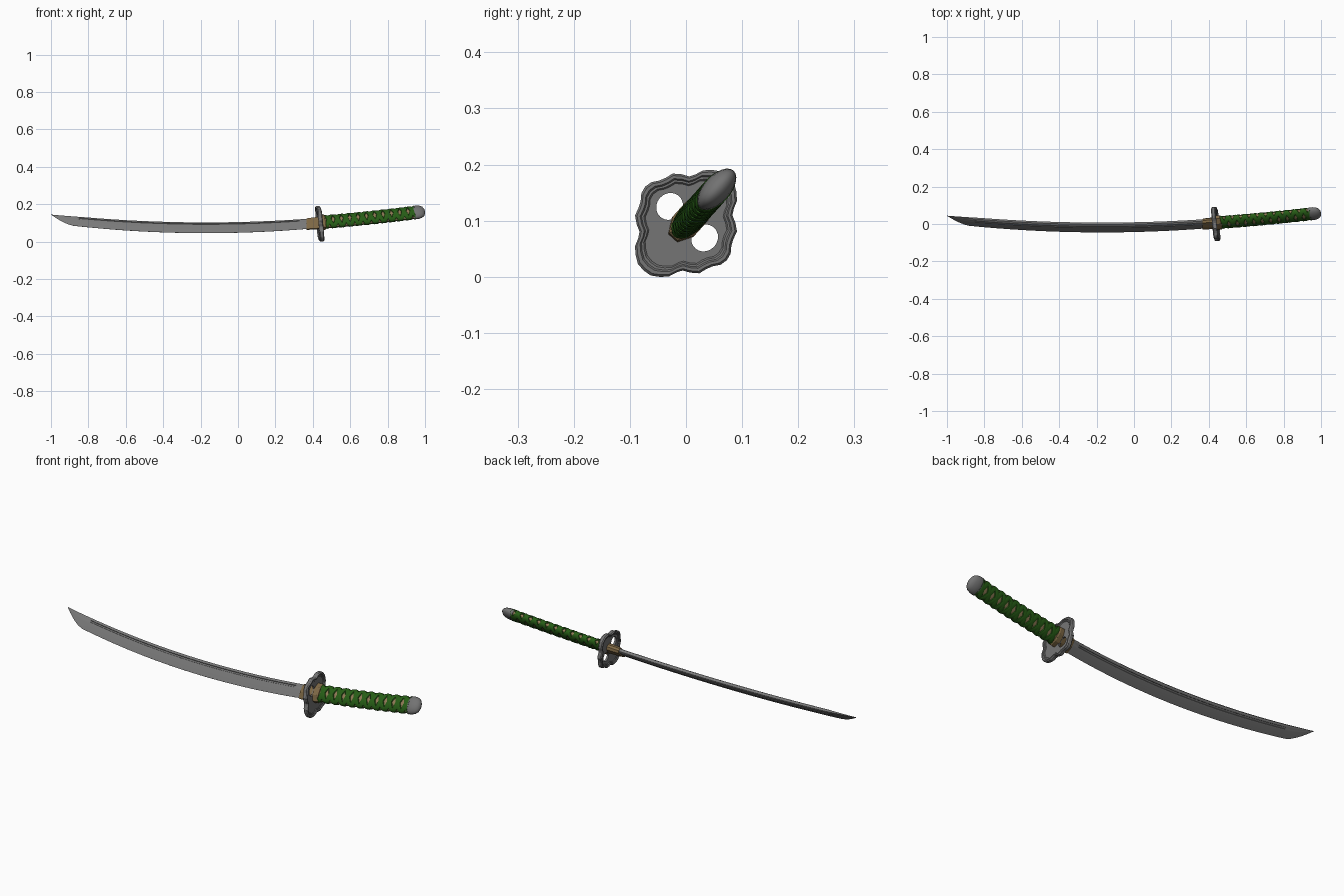
import bpy, bmesh, math
from mathutils import Matrix

if "Cube" in bpy.data.objects:
    bpy.data.objects.remove(bpy.data.objects["Cube"])

# Sword is modelled lying flat (x length, y width, z thickness), then rolled about x
ROLL = Matrix.Translation((0, 0, 0.095)) @ Matrix.Rotation(math.radians(48), 4, 'X')


def material(name, rgb):
    m = bpy.data.materials.new(name)
    m.diffuse_color = (*rgb, 1)
    m.use_nodes = True
    m.node_tree.nodes["Principled BSDF"].inputs["Base Color"].default_value = m.diffuse_color
    return m


STEEL = material("blade steel", (0.19, 0.19, 0.19))
IRON = material("guard iron", (0.17, 0.17, 0.17))
BRASS = material("dull brass", (0.21, 0.14, 0.06))
GREEN = material("green wrap", (0.02, 0.11, 0.008))
TAN = material("tan grip", (0.27, 0.19, 0.09))


def loft(name, rings, mat, angle=35):
    """Skin a list of closed rings and cap both ends."""
    bm = bmesh.new()
    rows = [[bm.verts.new(p) for p in r] for r in rings]
    n = len(rings[0])
    for a, b in zip(rows, rows[1:]):
        for i in range(n):
            bm.faces.new((a[i], a[(i + 1) % n], b[(i + 1) % n], b[i]))
    bm.faces.new(rows[0])
    bm.faces.new(rows[-1])
    bmesh.ops.remove_doubles(bm, verts=bm.verts, dist=1e-5)
    bmesh.ops.recalc_face_normals(bm, faces=bm.faces)
    me = bpy.data.meshes.new(name)
    bm.to_mesh(me)
    bm.free()
    me.materials.append(mat)
    ob = bpy.data.objects.new(name, me)
    bpy.context.collection.objects.link(ob)
    ob.matrix_world = ROLL
    bpy.ops.object.select_all(action='DESELECT')
    ob.select_set(True)
    bpy.context.view_layer.objects.active = ob
    if angle:
        bpy.ops.object.shade_smooth_by_angle(angle=math.radians(angle))
    return ob


# Centre lines
def spine(x):
    return 0.004 + 0.09 * (x + 0.17) ** 2


def edge(x):
    base = -0.067 + 0.105 * (x + 0.17) ** 2
    if x < -0.88:
        t = (-0.88 - x) / 0.12
        base += (spine(x) - base) * t ** 1.6
    return base


def grip(x):
    d = x - 0.44
    return 0.01 + 0.11 * d + 0.06 * d * d


def oval(x, a, b, n=24, off=0.0):
    """Oval ring across the grip, leaning with the slope of its centre line."""
    slope = 0.11 + 0.12 * (x - 0.44)
    out = []
    for i in range(n):
        t = 2 * math.pi * (i + off) / n
        u = a * math.cos(t)
        out.append((x - slope * u, grip(x) + u, b * math.sin(t)))
    return out


# Blade: grooved flat near the spine, tapering to the cutting edge
def blade_ring(x):
    g = 0.0065 if -0.84 < x < 0.33 else 0.0092
    section = [(0, .0065), (.09, .0095), (.17, .0095), (.19, g), (.29, g),
               (.31, .0093), (.42, .009), (1, .0004)]
    taper = min(1, 0.1 + (x + 1) * 5) * (0.85 + 0.15 * min(1, (x + 1) / 0.6))
    s, e = spine(x), edge(x)
    side = [(x, s + (e - s) * f, h * taper) for f, h in section]
    return side + [(px, u, -w) for px, u, w in reversed(side)]


stations = [-0.9995, -0.99, -0.975, -0.955, -0.93, -0.905, -0.88, -0.85, -0.835]
stations += [-0.8 + 0.07 * i for i in range(17)] + [0.33, 0.345, 0.43]
loft("blade", [blade_ring(x) for x in stations], STEEL, 20)


# Blade collar
def collar_ring(x, grow):
    s, e = spine(x) + grow, edge(x) - grow
    half = [(s, .006), (s - .008, .012 + grow), (e + .03, .012 + grow), (e, .004)]
    return [(x, u, w) for u, w in half] + [(x, u, -w) for u, w in reversed(half)]


loft("blade_collar", [collar_ring(0.365, .002), collar_ring(0.375, .004),
                      collar_ring(0.432, .006)], BRASS, 20)

# Guard: lobed outline given for a quarter, mirrored round
quarter = [(0, .113), (8, .112), (16, .106), (24, .0995), (31, .089), (38, .084),
           (47, .088), (57, .092), (66, .089), (74, .09), (82, .096), (90, .098)]
half = quarter + [(180 - a, r) for a, r in reversed(quarter[:-1])]
outline = half + [(360 - a, r) for a, r in reversed(half[1:-1])]


def guard_ring(f, h):
    pts = []
    for a, r in outline:
        u, w = f * r * math.cos(math.radians(a)), f * r * math.sin(math.radians(a))
        pts.append((0.437 + h - 0.115 * u, u, w))
    return pts


prof = [(.80, .005), (.83, .008), (.87, .008), (.90, .012), (.96, .012), (1, .007)]
prof += [(f, -h) for f, h in reversed(prof)]
guard = loft("guard", [guard_ring(f, h) for f, h in prof], IRON, 0)

# Two oval openings through the guard
for side in (-1, 1):
    rings = [[(x, 0.003 + 0.025 * math.cos(t), side * 0.042 + 0.023 * math.sin(t))
              for t in (2 * math.pi * i / 20 for i in range(20))] for x in (0.38, 0.5)]
    cutter = loft("hole_cutter", rings, IRON, 0)
    cutter.hide_render = True
    mod = guard.modifiers.new("hole", 'BOOLEAN')
    mod.object, mod.operation, mod.solver = cutter, 'DIFFERENCE', 'EXACT'
    bpy.context.view_layer.objects.active = guard
    bpy.ops.object.modifier_apply(modifier="hole")
    bpy.data.objects.remove(cutter)
for p in guard.data.polygons:
    p.use_smooth = False

# Eight-sided ferrule between guard and grip
loft("grip_ferrule", [oval(x, a, b, 8, 0.5) for x, a, b in
                      ((.438, .049, .028), (.462, .049, .028), (.468, .044, .024))], BRASS, 0)

# Grip core shows as diamonds between the wraps
X0, X1 = 0.464, 0.945
loft("grip_core", [oval(X0 + (X1 - X0) * i / 12, .0375, .0185) for i in range(13)], TAN)

# Crossing wraps: two starts in each direction
PITCH, BAND = 0.0445, 0.027


def wrap(name, direction, start):
    rings = []
    steps = 24
    turns = (X1 - X0) / (2 * PITCH) + 1
    for k in range(int(turns * steps) + 1):
        t = 2 * math.pi * k / steps
        base = X0 - PITCH + start + 2 * PITCH * k / steps
        ring = []
        for dx, h in ((-.5, -.001), (-.42, .003), (0, .0055), (.42, .003), (.5, -.001)):
            x = min(max(base + dx * BAND, X0), X1)
            u = (.0385 + h) * math.cos(t)
            w = (.0195 + h) * math.sin(t) * direction
            ring.append((x - 0.14 * u, grip(x) + u, w))
        rings.append(ring)
    loft(name, rings, GREEN, 40)


for d, label in ((1, "left"), (-1, "right")):
    for s in (0, 1):
        wrap(f"grip_wrap_{label}_{s + 1}", d, s * PITCH)

# Pommel: rounded oval cap
cap = [(.935, .040, .021), (.94, .0435, .0235), (.962, .043, .0235), (.978, .039, .021),
       (.99, .031, .016), (.997, .018, .009), (.9995, .006, .003)]
loft("pommel", [oval(*c) for c in cap], IRON, 40)
